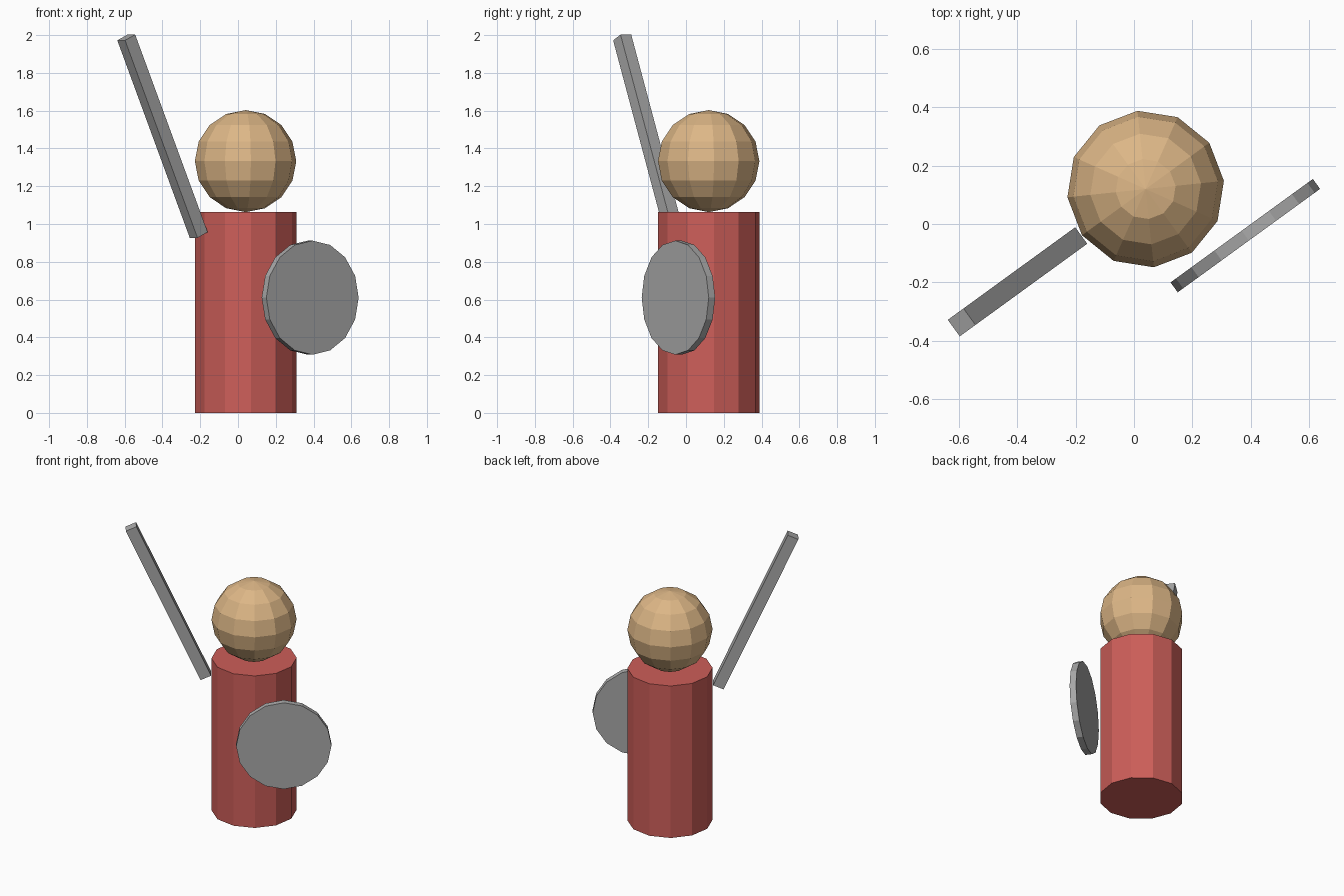
import bpy
from math import radians, cos, sin
from mathutils import Matrix, Vector

default = bpy.data.objects.get("Cube")
if default:
    bpy.data.objects.remove(default, do_unlink=True)

TURN = radians(36)            # the whole figure is turned about z
CENTRE = Vector((0.04, 0.12, 0))
RADIUS = 0.27
BODY_HEIGHT = 1.063


def material(name, colour):
    mat = bpy.data.materials.new(name)
    mat.use_nodes = True
    mat.diffuse_color = (*colour, 1)
    mat.node_tree.nodes["Principled BSDF"].inputs["Base Color"].default_value = (*colour, 1)
    return mat


def finish(name, mat, matrix):
    obj = bpy.context.object
    obj.name = obj.data.name = name
    obj.data.materials.append(mat)
    obj.matrix_world = matrix
    return obj


red = material("soft red", (0.61, 0.112, 0.1))
tan = material("tan", (0.72, 0.47, 0.24))
grey = material("grey", (0.397, 0.397, 0.397))
turn = Matrix.Rotation(TURN, 4, "Z")

# Body: twelve-sided column
bpy.ops.mesh.primitive_cylinder_add(vertices=12, radius=RADIUS, depth=BODY_HEIGHT)
finish("body", red, Matrix.Translation(CENTRE + Vector((0, 0, BODY_HEIGHT / 2))) @ turn)

# Head: faceted ball resting on the body
bpy.ops.mesh.primitive_uv_sphere_add(segments=12, ring_count=8, radius=RADIUS)
finish("head", tan, Matrix.Translation(CENTRE + Vector((0, 0, BODY_HEIGHT + RADIUS))) @ turn)

# Shield: upright disc on the left, facing outward
bpy.ops.mesh.primitive_cylinder_add(vertices=16, radius=0.302, depth=0.042)
finish("shield", grey, Matrix.Translation((0.382, -0.04, 0.61)) @ turn
       @ Matrix.Rotation(radians(90), 4, "X"))

# Sword: square bar leaning outward on the right
length, lean = 1.148, radians(24.4)
bottom = Vector((-0.208, -0.059, 0.942))
axis = Vector((-cos(TURN) * sin(lean), -sin(TURN) * sin(lean), cos(lean)))
bpy.ops.mesh.primitive_cube_add(size=1)
finish("sword", grey, Matrix.Translation(bottom + axis * length / 2) @ turn
       @ Matrix.Rotation(-lean, 4, "Y") @ Matrix.Diagonal((0.073, 0.07, length, 1)))
